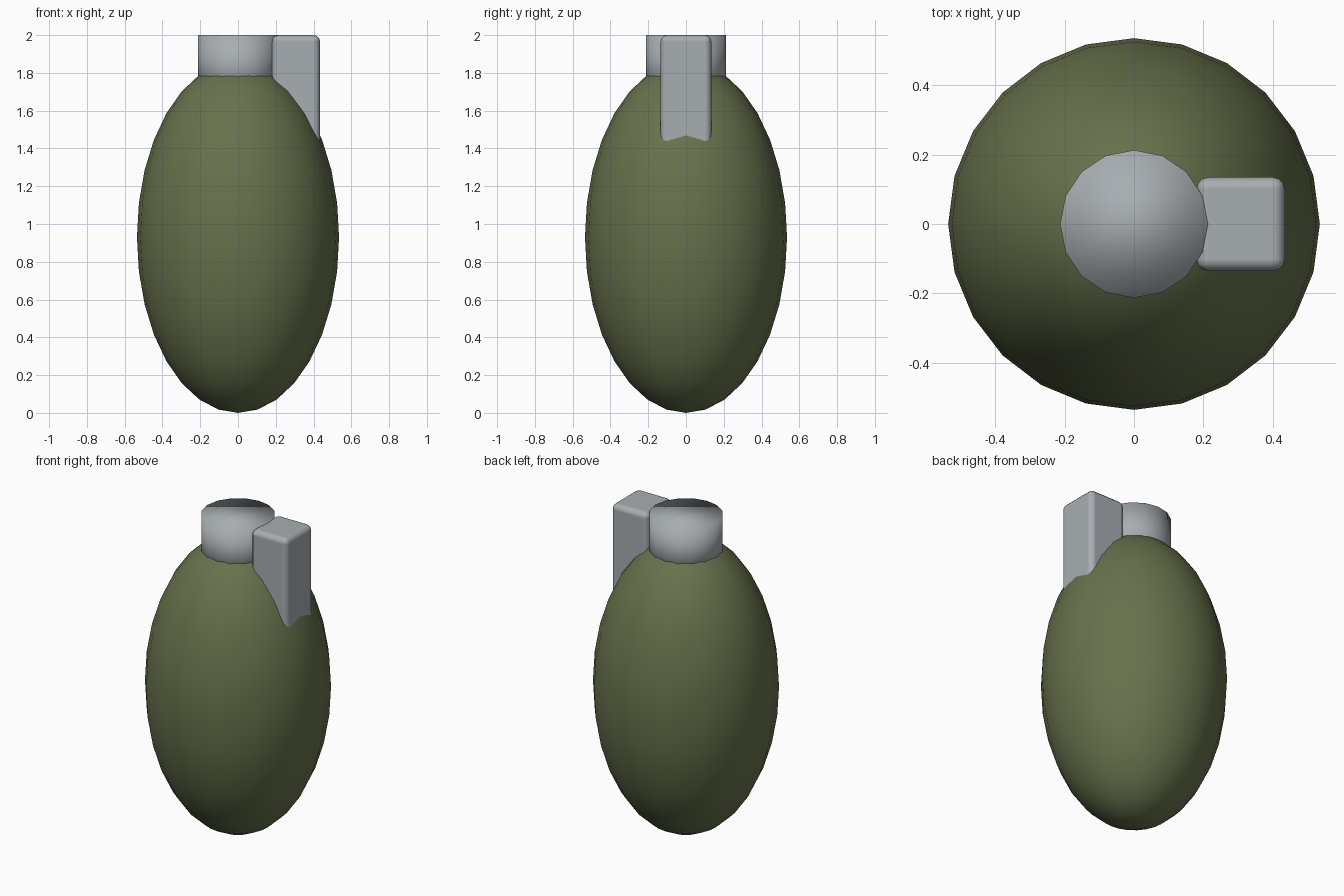
import bpy
import math

old = bpy.data.objects.get("Cube")
if old:
    bpy.data.objects.remove(old, do_unlink=True)


def make_material(name, colour):
    mat = bpy.data.materials.new(name)
    mat.use_nodes = True
    mat.diffuse_color = (*colour, 1)
    bsdf = next(n for n in mat.node_tree.nodes if n.type == 'BSDF_PRINCIPLED')
    bsdf.inputs["Base Color"].default_value = (*colour, 1)
    return mat


def finish(name, mat, scale=None):
    obj = bpy.context.object
    obj.name = name
    if scale:
        obj.scale = scale
        bpy.ops.object.transform_apply(location=False, rotation=False, scale=True)
    obj.data.materials.append(mat)
    bpy.ops.object.shade_smooth()
    return obj


olive = make_material("olive green", (0.135, 0.165, 0.072))
steel = make_material("steel grey", (0.39, 0.42, 0.44))

# Egg-shaped body
bpy.ops.mesh.primitive_uv_sphere_add(segments=24, ring_count=16, radius=1,
                                     location=(0, 0, 0.93))
finish("body", olive, (0.535, 0.535, 0.93))

# Cap on top, softly shaded right across its rim
top, bottom = 2.0, 1.68
bpy.ops.mesh.primitive_cylinder_add(vertices=16, radius=0.213, depth=top - bottom,
                                    location=(0, 0, (top + bottom) / 2))
finish("cap", steel)

# Rounded lever block beside the cap, sunk into the body
bottom = 1.3
bpy.ops.mesh.primitive_cube_add(size=1, location=(0.307, 0, (top + bottom) / 2))
lever = finish("lever", steel, (0.255, 0.27, top - bottom))
bevel = lever.modifiers.new("rounded edges", 'BEVEL')
bevel.width = 0.035
bevel.segments = 3
bevel.limit_method = 'ANGLE'
bevel.angle_limit = math.radians(40)
bevel.harden_normals = True
